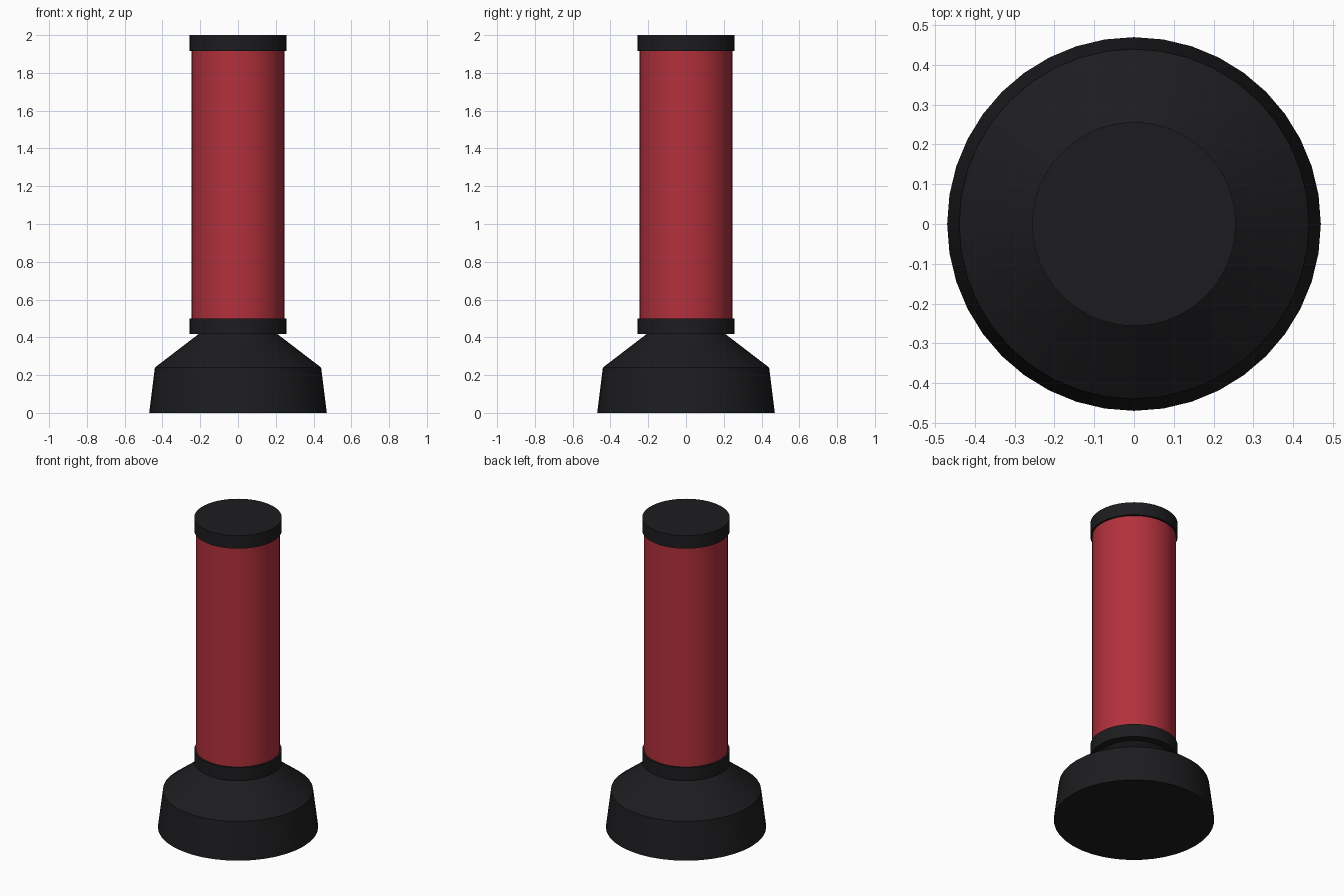
import bpy, bmesh, math

if "Cube" in bpy.data.objects:
    bpy.data.objects.remove(bpy.data.objects["Cube"])


def material(name, rgb):
    m = bpy.data.materials.new(name)
    m.diffuse_color = (*rgb, 1)
    m.use_nodes = True
    m.node_tree.nodes["Principled BSDF"].inputs["Base Color"].default_value = m.diffuse_color
    return m


def lathe(name, profile, sides, mat):
    """Closed solid of revolution from (radius, z) points, capped at both ends."""
    bm = bmesh.new()
    rings = []
    for r, z in profile:
        rings.append([bm.verts.new((r * math.cos(2 * math.pi * i / sides),
                                    r * math.sin(2 * math.pi * i / sides), z))
                      for i in range(sides)])
    for lo, hi in zip(rings, rings[1:]):
        for i in range(sides):
            j = (i + 1) % sides
            bm.faces.new((lo[i], lo[j], hi[j], hi[i]))
    bm.faces.new(rings[0][::-1])
    bm.faces.new(rings[-1])
    mesh = bpy.data.meshes.new(name)
    bm.to_mesh(mesh)
    bm.free()
    mesh.materials.append(mat)
    obj = bpy.data.objects.new(name, mesh)
    bpy.context.collection.objects.link(obj)
    bpy.ops.object.select_all(action='DESELECT')
    obj.select_set(True)
    bpy.context.view_layer.objects.active = obj
    bpy.ops.object.shade_smooth_by_angle(angle=math.radians(30))
    return obj


black = material("black_plastic", (0.012, 0.012, 0.014))
red = material("red_vinyl", (0.45, 0.03, 0.045))

# weighted base with sloped shoulder
lathe("base", [(0.47, 0), (0.44, 0.24), (0.205, 0.42)], 40, black)

# padded column
lathe("padded_column", [(0.245, 0.5), (0.245, 1.915)], 64, red)

# matching collars at the bottom and top of the column
for name, z in (("lower_collar", 0.417), ("top_cap", 1.916)):
    lathe(name, [(0.256, z), (0.256, z + 0.084)], 64, black)
